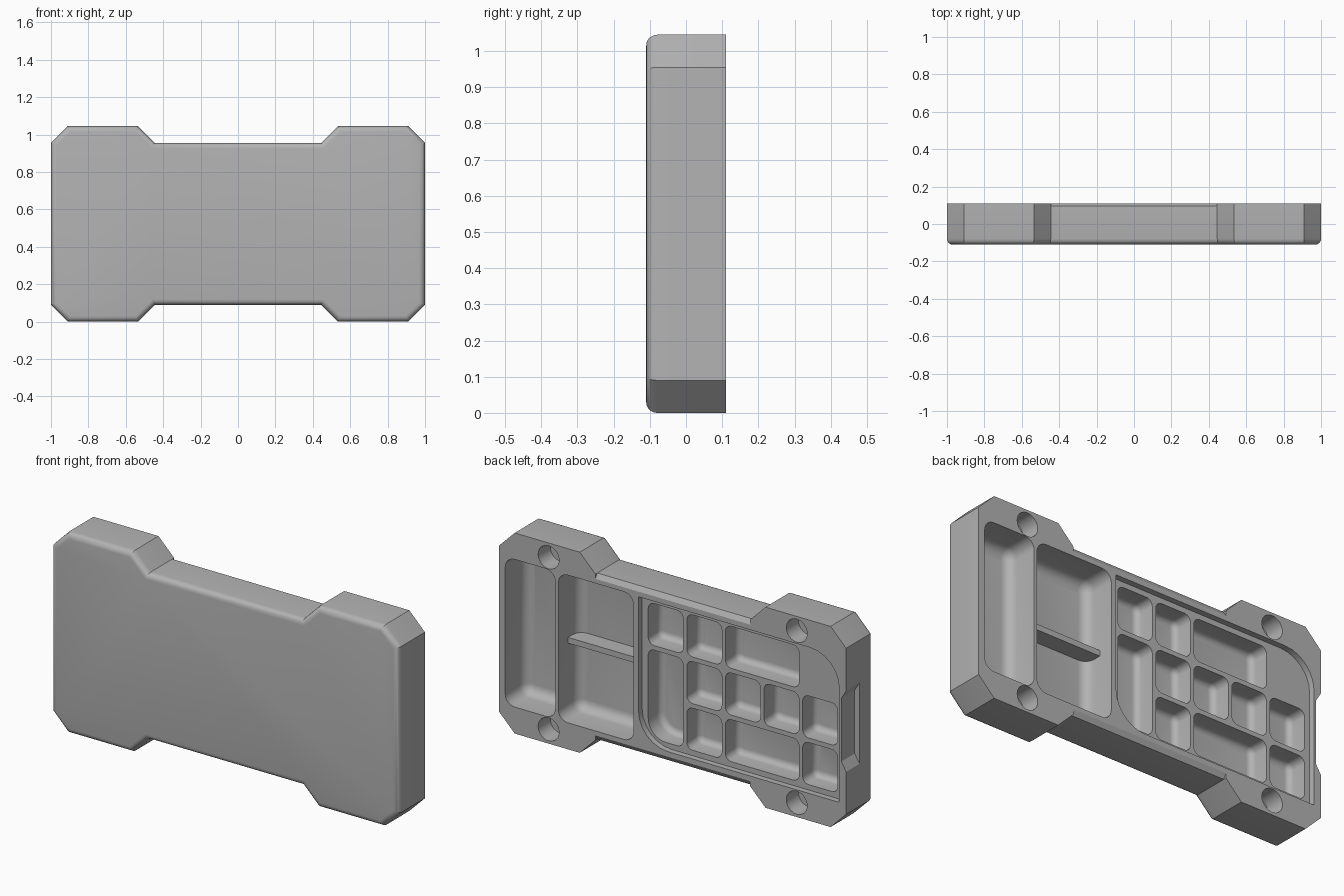
import bpy, bmesh, math
from mathutils import Vector

if "Cube" in bpy.data.objects:
    bpy.data.objects.remove(bpy.data.objects["Cube"], do_unlink=True)

BACK, FRONT, MID_Z = 0.11, -0.11, 0.5225
OVER = BACK + 0.04   # cutters start just outside the back face

grey = bpy.data.materials.new("plain grey")
grey.use_nodes = True
grey.diffuse_color = (0.45, 0.45, 0.45, 1)
grey.node_tree.nodes["Principled BSDF"].inputs["Base Color"].default_value = (0.45, 0.45, 0.45, 1)


def loft(bm, rings):
    """Closed solid through a list of rings of 3D points."""
    loops = [[bm.verts.new(p) for p in ring] for ring in rings]
    n = len(loops[0])
    for a, b in zip(loops, loops[1:]):
        for i in range(n):
            j = (i + 1) % n
            bm.faces.new((a[i], a[j], b[j], b[i]))
    bm.faces.new(loops[0])
    bm.faces.new(loops[-1])


def at_depth(points, y):
    return [(x, y, z) for x, z in points]


def rounded_rect(x0, x1, z0, z1, radii, inset=0.0, steps=6):
    """Outline with one radius per corner: low-left, low-right, up-right, up-left."""
    x0, x1, z0, z1 = x0 + inset, x1 - inset, z0 + inset, z1 - inset
    corners = [(x0, z0, 1, 1), (x1, z0, -1, 1), (x1, z1, -1, -1), (x0, z1, 1, -1)]
    points = []
    for k, (cx, cz, sx, sz) in enumerate(corners):
        r = max(radii[k] - inset, 0.003)
        for s in range(steps + 1):
            a = math.pi + k * math.pi / 2 + s * math.pi / 2 / steps
            points.append((cx + sx * r + r * math.cos(a), cz + sz * r + r * math.sin(a)))
    return points


def pocket(bm, box, radii, top, depth, fillet):
    """Pocket cutter with a rounded edge around its floor."""
    floor = top - depth
    rings = [at_depth(rounded_rect(*box, radii), OVER)]
    for s in range(6):
        a = s * math.pi / 10
        rings.append(at_depth(rounded_rect(*box, radii, fillet * (1 - math.cos(a))),
                              floor + fillet * (1 - math.sin(a))))
    loft(bm, rings)


def finish(bm, name):
    bmesh.ops.recalc_face_normals(bm, faces=bm.faces[:])
    mesh = bpy.data.meshes.new(name)
    bm.to_mesh(mesh)
    bm.free()
    obj = bpy.data.objects.new(name, mesh)
    bpy.context.collection.objects.link(obj)
    mesh.materials.append(grey)
    return obj


def cut(target, bm):
    """Subtract the cutter mesh from the target and discard it."""
    cutter = finish(bm, "cutter")
    cutter.hide_render = True
    mod = target.modifiers.new("cut", 'BOOLEAN')
    mod.operation, mod.solver, mod.object = 'DIFFERENCE', 'EXACT', cutter
    bpy.context.view_layer.objects.active = target
    bpy.ops.object.modifier_apply(modifier=mod.name)
    bpy.data.objects.remove(cutter, do_unlink=True)


# Body: notched outline, rounded along the front edge
quarter = [(1, 0.955), (0.91, 1.045), (0.535, 1.045), (0.445, 0.955)]
upper = quarter + [(-x, z) for x, z in reversed(quarter)]
outline = upper + [(x, 2 * MID_Z - z) for x, z in reversed(upper)]
bm = bmesh.new()
loft(bm, [at_depth(outline, BACK), at_depth(outline, FRONT)])
bmesh.ops.recalc_face_normals(bm, faces=bm.faces[:])
rim = [e for e in bm.edges if all(abs(v.co.y - FRONT) < 1e-5 for v in e.verts)]
bmesh.ops.bevel(bm, geom=rim, offset=0.03, segments=5, profile=0.5, affect='EDGES')
body = finish(bm, "case_body")

# Two large pockets and the shallow lid recess
bm = bmesh.new()
for x0, x1 in ((0.676, 0.965), (0.225, 0.659)):
    pocket(bm, (x0, x1, 0.138, 0.907), [0.055] * 4, BACK, 0.17, 0.05)
recess = rounded_rect(-0.96, 0.197, 0.142, 0.903, (0.003, 0.17, 0.003, 0.17))
FLOOR = BACK - 0.03
loft(bm, [at_depth(recess, OVER), at_depth(recess, FLOOR)])

# Corner screw holes
for sx in (-1, 1):
    for sz in (-1, 1):
        hole = [(sx * 0.715 + 0.06 * math.cos(a), MID_Z + sz * 0.448 + 0.06 * math.sin(a))
                for a in (i * math.pi / 16 for i in range(32))]
        loft(bm, [at_depth(hole, OVER), at_depth(hole, BACK - 0.1)])

# Finger notch in the right side
notch = [(-1.03, MID_Z - 0.26), (-0.972, MID_Z - 0.165),
         (-0.972, MID_Z + 0.165), (-1.03, MID_Z + 0.26)]
loft(bm, [at_depth(notch, OVER), at_depth(notch, 0.0)])

# Chamfers along the back of the waist
for sz in (-1, 1):
    wedge = [(0.089, 0.4425), (0.116, 0.3975), (0.13, 0.4425)]
    loft(bm, [[(x, y, MID_Z + sz * h) for y, h in wedge] for x in (-0.445, 0.445)])
cut(body, bm)

# Small compartments: (first column, last column, top row, bottom row)
cells = [(0, 0, 0, 0), (0, 0, 1, 2), (1, 1, 0, 0), (1, 1, 1, 1), (1, 1, 2, 2), (2, 3, 0, 0),
         (2, 2, 1, 1), (3, 3, 1, 1), (2, 3, 2, 2), (4, 4, 1, 1), (4, 4, 2, 2)]
bm = bmesh.new()
for c0, c1, r0, r1 in cells:
    box = (-0.04 - 0.2225 * c1, 0.162 - 0.2225 * c0, 0.656 - 0.243 * r1, 0.875 - 0.243 * r0)
    radii = [0.035, 0.1 if (c0, r1) == (0, 2) else 0.035, 0.035, 0.035]
    pocket(bm, box, radii, FLOOR, 0.105, 0.03)
cut(body, bm)

# Low divider across the second pocket
bm = bmesh.new()
rib = [(0.215, MID_Z - 0.015), (0.669, MID_Z - 0.015), (0.669, MID_Z + 0.015), (0.215, MID_Z + 0.015)]
loft(bm, [at_depth(rib, BACK - 0.08), at_depth(rib, BACK - 0.19)])
divider = finish(bm, "pocket_divider")

# Smooth the fillets, keep the sharp edges
bpy.ops.object.select_all(action='DESELECT')
body.select_set(True)
bpy.context.view_layer.objects.active = body
bpy.ops.object.shade_smooth_by_angle(angle=math.radians(30))
